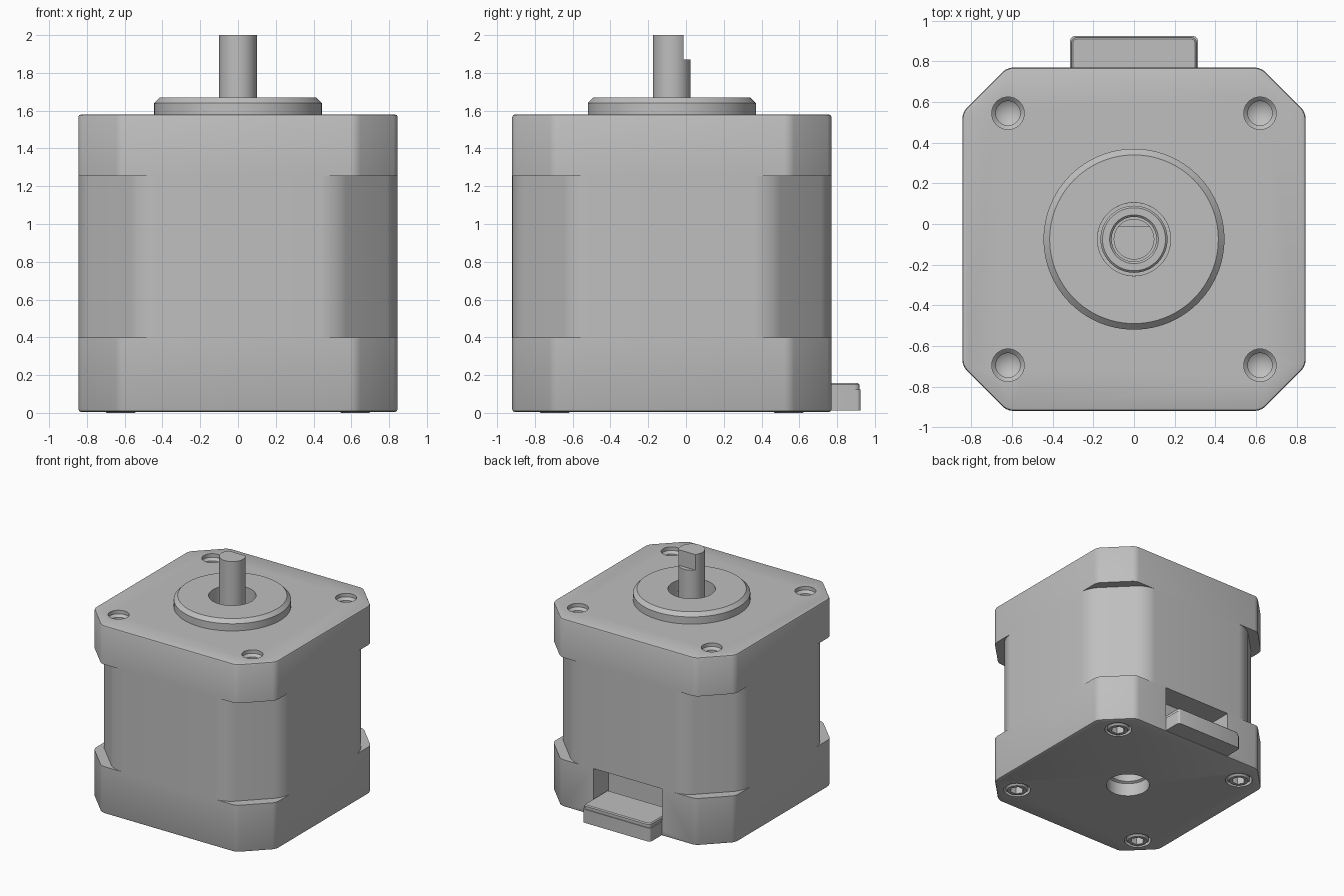
import bpy
import bmesh
import math
from mathutils import Matrix, Vector

if "Cube" in bpy.data.objects:
    bpy.data.objects.remove(bpy.data.objects["Cube"], do_unlink=True)

YC = -0.075      # motor axis in y
HALF = 0.845     # half width of the body
BOLT = 0.62      # bolt offset from the axis

grey = bpy.data.materials.new("machined grey")
grey.use_nodes = True
grey.diffuse_color = (0.52, 0.52, 0.52, 1)
grey.node_tree.nodes["Principled BSDF"].inputs["Base Color"].default_value = grey.diffuse_color


def make(name, bm):
    bmesh.ops.recalc_face_normals(bm, faces=bm.faces)
    mesh = bpy.data.meshes.new(name)
    bm.to_mesh(mesh)
    bm.free()
    mesh.materials.append(grey)
    obj = bpy.data.objects.new(name, mesh)
    bpy.context.collection.objects.link(obj)
    return obj


def activate(obj):
    bpy.ops.object.select_all(action="DESELECT")
    obj.select_set(True)
    bpy.context.view_layer.objects.active = obj


def smooth(obj):
    activate(obj)
    bpy.ops.object.shade_smooth_by_angle(angle=math.radians(30))


def cut(obj, cutters):
    """Subtract each cutter, then discard it."""
    activate(obj)
    for cutter in cutters:
        mod = obj.modifiers.new("cut", "BOOLEAN")
        mod.operation = "DIFFERENCE"
        mod.solver = "EXACT"
        mod.object = cutter
        bpy.ops.object.modifier_apply(modifier=mod.name)
        bpy.data.objects.remove(cutter, do_unlink=True)


def lathe(name, profile, x=0, y=YC, steps=48):
    """Revolve a closed (radius, z) profile around a vertical axis."""
    bm = bmesh.new()
    rings = []
    for i in range(steps):
        a = math.tau * i / steps
        rings.append([bm.verts.new((x + r * math.cos(a), y + r * math.sin(a), z))
                      for r, z in profile])
    n = len(profile)
    for i in range(steps):
        p, q = rings[i], rings[(i + 1) % steps]
        for j in range(n):
            k = (j + 1) % n
            if profile[j][0] or profile[k][0]:
                bm.faces.new((p[j], q[j], q[k], p[k]))
    bmesh.ops.remove_doubles(bm, verts=bm.verts, dist=1e-5)
    bmesh.ops.dissolve_degenerate(bm, edges=bm.edges, dist=1e-6)
    return make(name, bm)


def cylinder(name, r, z0, z1, x=0, y=YC, steps=48):
    return lathe(name, [(0, z0), (r, z0), (r, z1), (0, z1)], x, y, steps)


def box(name, x0, x1, y0, y1, z0, z1):
    bm = bmesh.new()
    size = Vector((x1 - x0, y1 - y0, z1 - z0))
    mid = Vector((x0 + x1, y0 + y1, z0 + z1)) / 2
    bmesh.ops.create_cube(bm, size=1, matrix=Matrix.Translation(mid) @ Matrix.Diagonal(size).to_4x4())
    return make(name, bm)


def bevel(obj, width, segments, test):
    """Bevel the edges whose two end points pass the test."""
    bm = bmesh.new()
    bm.from_mesh(obj.data)
    edges = [e for e in bm.edges if test(e.verts[0].co, e.verts[1].co)]
    bmesh.ops.bevel(bm, geom=edges, offset=width, segments=segments,
                    profile=0.5, affect="EDGES", clamp_overlap=True)
    bm.to_mesh(obj.data)
    bm.free()


def is_vertical(a, b):
    return abs(a.z - b.z) > 0.01


def at_height(z):
    return lambda a, b: abs(a.z - z) < 1e-4 and abs(b.z - z) < 1e-4


def block(name, chamfer, z0, z1, fillet, segments):
    """Square block with cut corners and rounded vertical edges."""
    h, c = HALF, HALF - chamfer
    quarter = [(h, -c), (h, c)]
    points = []
    for x, y in quarter:
        points.append((x, y))
    for turn in range(1, 4):
        for x, y in quarter:
            for _ in range(turn):
                x, y = -y, x
            points.append((x, y))
    bm = bmesh.new()
    face = bm.faces.new([bm.verts.new((x, y + YC, z0)) for x, y in points])
    up = bmesh.ops.extrude_face_region(bm, geom=[face])["geom"]
    bmesh.ops.translate(bm, vec=(0, 0, z1 - z0),
                        verts=[v for v in up if isinstance(v, bmesh.types.BMVert)])
    obj = make(name, bm)
    bevel(obj, fillet, segments, is_vertical)
    return obj


corners = [(sx * BOLT, YC + sy * BOLT) for sx in (-1, 1) for sy in (-1, 1)]

# Laminated core with deeper corner cuts
core = block("stator_core", 0.33, 0.40, 1.255, 0.08, 6)
smooth(core)

# Top cap with tapped holes and shaft well
top = block("top_cap", 0.22, 1.255, 1.58, 0.03, 3)
bevel(top, 0.014, 2, at_height(1.58))
hole = [(0, 1.65), (0.08, 1.65), (0.08, 1.55), (0.06, 1.53), (0.06, 1.42), (0, 1.38)]
cut(top, [lathe("cutter", hole, x, y, 32) for x, y in corners]
    + [cylinder("cutter", 0.18, 1.42, 1.7)])
smooth(top)

# Bottom cap with screw pockets, rear bearing hole and connector bay
bottom = block("bottom_cap", 0.22, 0.005, 0.40, 0.03, 3)
bevel(bottom, 0.014, 2, at_height(0.005))
rear = [(0, -0.1), (0.17, -0.1), (0.17, 0.115), (0.15, 0.125), (0.15, 0.33), (0, 0.33)]
cut(bottom, [cylinder("cutter", 0.105, -0.1, 0.15, x, y, 32) for x, y in corners]
    + [lathe("cutter", rear),
       box("cutter", -0.317, 0.317, 0.57, 0.9, 0.06, 0.5)])
smooth(bottom)

# Socket head screws in the bottom pockets
for i, (x, y) in enumerate(corners):
    head = [(0, 0.16), (0.09, 0.16), (0.09, 0.015), (0.075, 0), (0, 0)]
    screw = lathe("screw_%d" % (i + 1), head, x, y, 32)
    cut(screw, [cylinder("cutter", 0.055, -0.1, 0.08, x, y, 6)])
    smooth(screw)

# Raised pilot boss around the shaft
smooth(lathe("pilot_boss", [(0.445, 1.57), (0.445, 1.64), (0.415, 1.67),
                            (0.18, 1.67), (0.18, 1.57)], steps=96))

# Bearing inside the well
smooth(lathe("bearing", [(0.165, 1.40), (0.165, 1.49), (0.155, 1.50),
                         (0.12, 1.50), (0.11, 1.49), (0.11, 1.40)]))

# Shaft with a flat at the tip
shaft = cylinder("shaft", 0.1, 1.35, 2.0)
cut(shaft, [box("cutter", -0.2, 0.2, -0.012, 0.2, 1.87, 2.1)])
smooth(shaft)

# Rear connector: body with a slightly narrower lid
body = box("connector_body", -0.315, 0.315, 0.6, 0.925, 0.012, 0.125)
lid = box("connector_lid", -0.308, 0.308, 0.6, 0.918, 0.125, 0.158)
for part in (body, lid):
    bevel(part, 0.025, 3, lambda a, b: is_vertical(a, b) and a.y > 0.8)
bevel(lid, 0.008, 1, at_height(0.158))
smooth(body)
smooth(lid)
